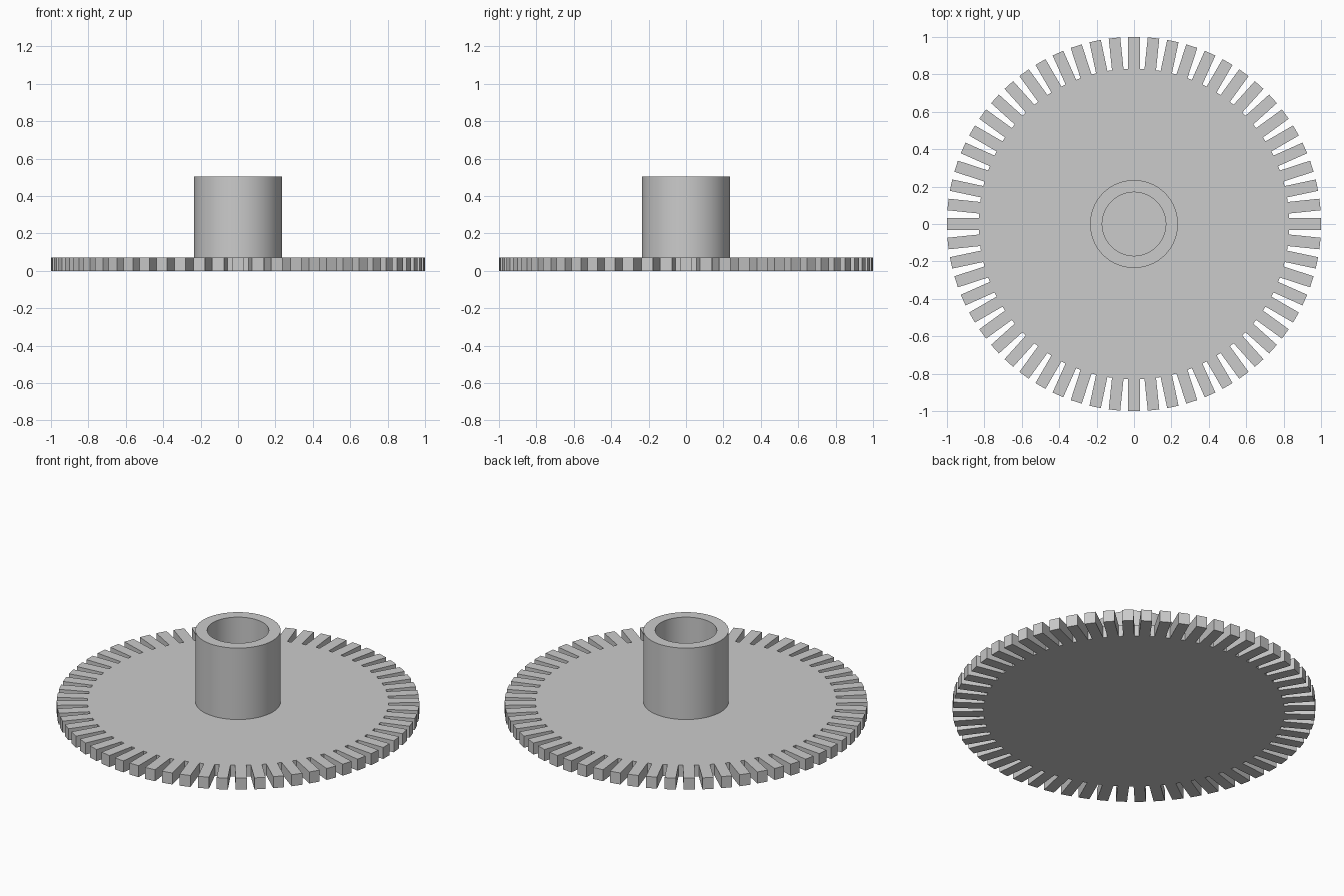
import bpy, bmesh
from math import sin, cos, tau

cube = bpy.data.objects.get("Cube")
if cube:
    bpy.data.objects.remove(cube, do_unlink=True)

TEETH = 60
ROOT, TIP, HALF_WIDTH = 0.83, 1.0, 0.031
PLATE_TOP, HUB_TOP = 0.07, 0.505
HUB_OUTER, HUB_INNER, SEGMENTS = 0.235, 0.17, 96

steel = bpy.data.materials.new("grey steel")
steel.diffuse_color = (0.6, 0.6, 0.6, 1)
steel.use_nodes = True
steel.node_tree.nodes["Principled BSDF"].inputs["Base Color"].default_value = (0.6, 0.6, 0.6, 1)


def add_object(name, bm):
    bmesh.ops.recalc_face_normals(bm, faces=bm.faces)
    mesh = bpy.data.meshes.new(name)
    bm.to_mesh(mesh)
    bm.free()
    mesh.materials.append(steel)
    obj = bpy.data.objects.new(name, mesh)
    bpy.context.collection.objects.link(obj)
    return obj


# Toothed plate: straight-sided teeth around a disc, extruded upward
bm = bmesh.new()
outline = []
for i in range(TEETH):
    a = tau * i / TEETH
    for r, w in ((ROOT, -HALF_WIDTH), (TIP, -HALF_WIDTH), (TIP, HALF_WIDTH), (ROOT, HALF_WIDTH)):
        outline.append(bm.verts.new((r * cos(a) - w * sin(a), r * sin(a) + w * cos(a), 0)))

# Bottom: one disc face plus a face for each tooth
base = [bm.faces.new([v for i, v in enumerate(outline) if i % 4 in (0, 3)])]
for i in range(0, len(outline), 4):
    base.append(bm.faces.new(outline[i:i + 4]))
raised = bmesh.ops.extrude_face_region(bm, geom=base, use_keep_orig=True)["geom"]
bmesh.ops.translate(bm, vec=(0, 0, PLATE_TOP),
                    verts=[g for g in raised if isinstance(g, bmesh.types.BMVert)])
add_object("toothed_plate", bm)

# Hub: an open tube standing on the plate
bm = bmesh.new()
profile = [(HUB_OUTER, PLATE_TOP), (HUB_OUTER, HUB_TOP), (HUB_INNER, HUB_TOP), (HUB_INNER, PLATE_TOP)]
rings = [[bm.verts.new((r * cos(tau * s / SEGMENTS), r * sin(tau * s / SEGMENTS), z))
          for s in range(SEGMENTS)] for r, z in profile]
for low, high in zip(rings, rings[1:]):
    for s in range(SEGMENTS):
        n = (s + 1) % SEGMENTS
        bm.faces.new((low[s], low[n], high[n], high[s]))
hub = add_object("hub_tube", bm)

bpy.ops.object.select_all(action='DESELECT')
hub.select_set(True)
bpy.context.view_layer.objects.active = hub
bpy.ops.object.shade_smooth_by_angle()
